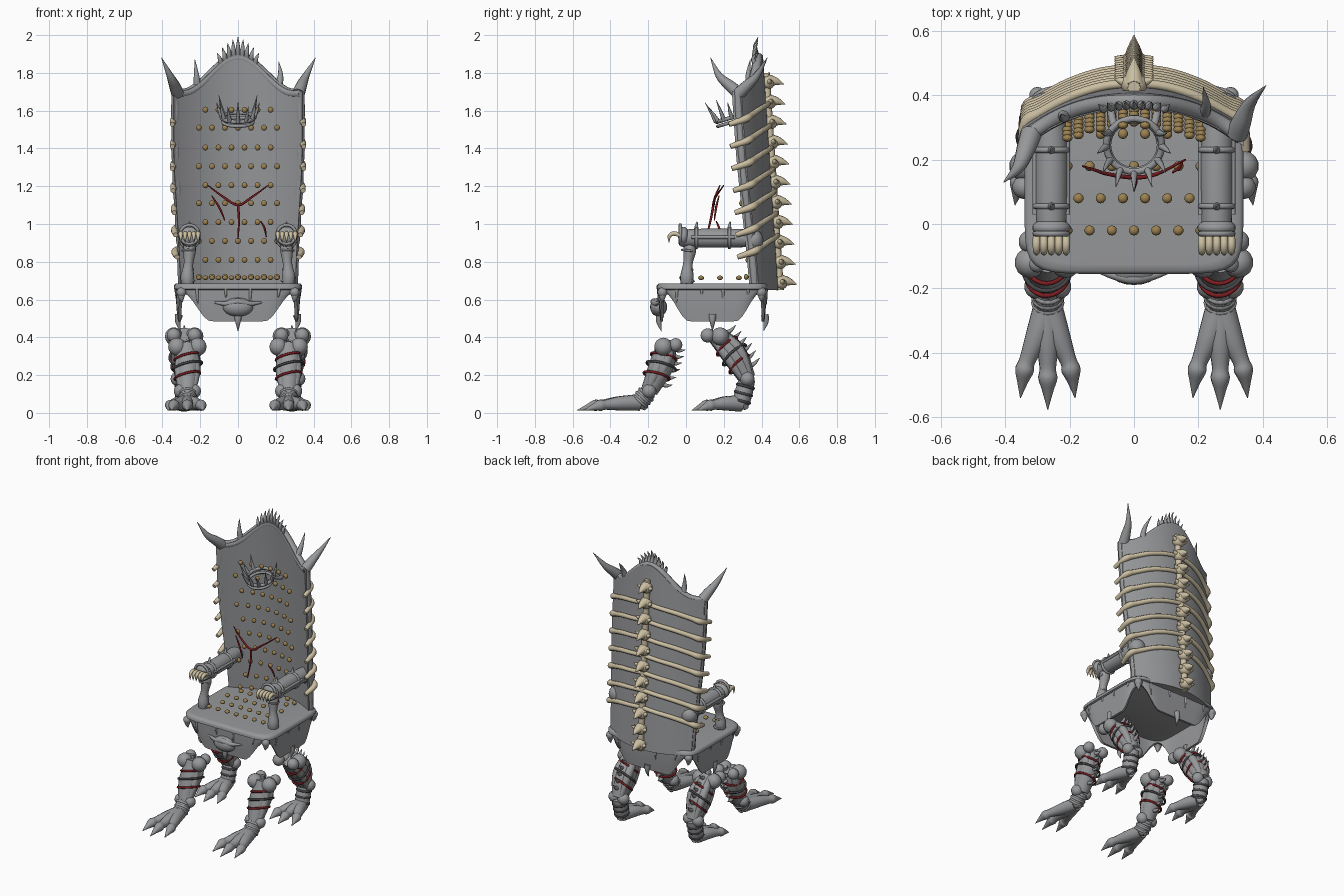
import bpy, bmesh, math
from mathutils import Vector, Matrix

if "Cube" in bpy.data.objects:
    bpy.data.objects.remove(bpy.data.objects["Cube"])

GREY, BONE, GOLD = (.31, .315, .325), (.6, .52, .36), (.33, .22, .08)
RED, DARK = (.2, .012, .015), (.06, .06, .065)
parts = {}
def part(name, color=GREY):
    if name not in parts:
        parts[name] = (bmesh.new(), color)
    return parts[name][0]

def ball(bm, loc, r, seg=14):
    s = r if isinstance(r, tuple) else (r, r, r)
    bmesh.ops.create_uvsphere(bm, u_segments=seg, v_segments=seg // 2 + 1, radius=1,
                              matrix=Matrix.Translation(loc) @ Matrix.Diagonal((*s, 1)))

def bridge(bm, rings, closed=False):
    n = len(rings[0])
    for a, b in zip(rings, rings[1:] + (rings[:1] if closed else [])):
        for i in range(n):
            bm.faces.new((a[i], a[(i + 1) % n], b[(i + 1) % n], b[i]))

def tube(bm, pts, radii, seg=12, n=4):
    """Tapered tube along a smooth curve through pts."""
    P = [Vector((*p, r)) for p, r in zip(pts, radii)]
    Q = [P[0] * 2 - P[1]] + P + [P[-1] * 2 - P[-2]]
    S = []
    for a, b, c, d in zip(Q, Q[1:], Q[2:], Q[3:]):
        for k in range(n):
            t = k / n
            S.append(.5 * (2 * b + (c - a) * t + (2 * a - 5 * b + 4 * c - d) * t * t + (3 * b - a - 3 * c + d) * t ** 3))
    S.append(P[-1])
    C = [s.to_3d() for s in S]
    rings, nor = [], Vector((.37, .21, .9))
    for i, s in enumerate(S):
        t = (C[min(i + 1, len(C) - 1)] - C[max(i - 1, 0)]).normalized()
        nor = (nor - t * nor.dot(t)).normalized()
        bi, r = t.cross(nor), max(s[3], .0012)
        rings.append([bm.verts.new(C[i] + r * (math.cos(q) * nor + math.sin(q) * bi))
                      for q in (2 * math.pi * k / seg for k in range(seg))])
    bridge(bm, rings)
    bm.faces.new(rings[0][::-1])
    bm.faces.new(rings[-1])

def hoop(bm, c, axis, R, r, seg=24):
    rot = Vector((0, 0, 1)).rotation_difference(Vector(axis))
    rings = []
    for i in range(seg):
        a = 2 * math.pi * i / seg
        rings.append([bm.verts.new(Vector(c) + rot @ Vector(((R + r * math.cos(b)) * math.cos(a),
                     (R + r * math.cos(b)) * math.sin(a), r * math.sin(b))))
                     for b in (2 * math.pi * k / 8 for k in range(8))])
    bridge(bm, rings, True)

def smooth(t):
    t = max(0, min(1, t))
    return t * t * (3 - 2 * t)

# Seat slab and hanging apron (rounded rectangle outline)
def outline(k, n=96, p=7):
    for i in range(n):
        a = 2 * math.pi * i / n
        c, s = math.cos(a), math.sin(a)
        r = k / (abs(c) ** p + abs(s) ** p) ** (1 / p)
        yield r * c, r * s
bm = part("seat")
rings = [[bm.verts.new((.34 * u, .14 + .295 * v, z)) for u, v in outline(k)]
         for k, z in ((.96, .65), (1, .656), (1, .674), (.97, .684), (.9, .686))]
bridge(bm, rings)
bm.faces.new(rings[0][::-1])
bm.faces.new(rings[-1])
bm = part("apron")
rings = []
for off, inner in ((0, 0), (.33, 0), (.66, 0), (1, 0), (1, 1), (0, 1)):
    ring = []
    for u, v in outline(1):
        t = min(abs(u), abs(v))
        zb = .485 + .15 * smooth((t - .45) / .47)
        k = .97 - .035 * off ** 2 - .05 * inner
        ring.append(bm.verts.new((.34 * u * k, .14 + .295 * v * k, .655 + (zb - .655) * off)))
    rings.append(ring)
bridge(bm, rings)
for i in range(3, 96, 6):          # drooping tendons on the apron
    u, v = list(outline(.965))[i]
    L = .03 + .05 * (i % 4) / 3
    if min(abs(u), abs(v)) < .75:
        x, y = .34 * u, .14 + .295 * v
        tube(bm, [(x, y, .655), (x * .99, y, .655 - L / 2), (x * .97, y, .655 - L)], [.009, .007, .003], 8, 2)

# Apron ornament, corner knobs and a hooked spike under the middle of each side
bm = part("apron_boss")
ball(bm, (0, -.145, .56), (.08, .045, .05), 20)
tube(bm, [(-.13, -.14, .585), (-.06, -.16, .578), (0, -.17, .588), (.06, -.16, .578), (.13, -.14, .585)], [.004, .014, .018, .014, .004])
bm = part("apron_spikes")
for x, y in ((0, -1), (0, 1), (1, 0), (-1, 0)):
    tube(bm, [(x * r, .14 + y * (r - .035), z) for r, z in ((.312, .52), (.318, .48), (.305, .432))], [.022, .014, .001])
for s in (1, -1):
    for y in (-.125, .4):
        ball(bm, (s * .3, y, .638), .026)
        tube(bm, [(s * .3, y, .64), (s * .3, y, .61), (s * .295, y, .585)], [.022, .016, .002])

# Curved backrest with domed top
def width(z): return .305 + .035 * smooth((z - .65) / .8)
def front(x, z): return .37 + (1.7 - z) * .065 - 1.1 * x * x
def top(x): return 1.705 + .19 * (.5 + .5 * math.cos(math.pi * min(1, abs(x) / .3)))
bm = part("backrest")
NU, NV = 40, 24
rings = []
for j in range(NV + 1):
    f, b = [], []
    for i in range(NU + 1):
        u = -1 + 2 * i / NU
        z = .65 + (top(u * .34) - .65) * j / NV
        x = u * width(z)
        f.append(bm.verts.new((x, front(x, z), z)))
        b.append(bm.verts.new((x * 1.02, front(x, z) + .05, z)))
    rings.append(f + b[::-1])
bridge(bm, rings)
for r, flip in ((rings[0], 1), (rings[-1], 0)):
    for i in range(NU):
        q = (r[i], r[i + 1], r[-2 - i], r[-1 - i])
        bm.faces.new(q[::-1] if flip else q)
xs = [-.335 + .067 * i for i in range(11)]
tube(part("backrest_rim"), [(x, front(x, top(x)) + .025, top(x) - .014) for x in xs], [.025] * 11, 12, 3)
for s in (1, -1):
    zs = [.67 + .103 * i for i in range(11)]
    tube(part("backrest_rim"), [(s * (width(z) - .008), front(width(z), z) + .03, z) for z in zs], [.019 + .003 * (i % 2) for i in range(11)], 10, 3)

# Crest spikes and horns
bm = part("crest_spikes")
for i in range(-4, 5):
    x = i * .023
    y, z = front(x, 1.9) + .02, top(x) - .01
    h = .105 - .011 * abs(i)
    tube(bm, [(x, y, z), (x * 1.05, y - .012, z + h * .5), (x * 1.2, y + .005, z + h)], [.014, .011, .001], 8)
bm = part("horns")
tube(bm, [(-.32, .28, 1.69), (-.335, .235, 1.73), (-.36, .175, 1.785), (-.405, .13, 1.88)], [.034, .03, .019, .001])
tube(bm, [(.32, .28, 1.69), (.335, .32, 1.73), (.36, .375, 1.785), (.41, .43, 1.88)], [.034, .03, .019, .001])
tube(bm, [(-.215, .34, 1.72), (-.22, .33, 1.79), (-.228, .34, 1.87)], [.022, .014, .001])
tube(bm, [(.215, .34, 1.72), (.225, .37, 1.79), (.215, .425, 1.86)], [.022, .014, .001])

# Buttons on backrest and seat
bm = part("buttons", GOLD)
for j, z in enumerate((.72, .81, .91, 1.01, 1.11, 1.205, 1.305, 1.405, 1.51, 1.605)):
    n = 7 - j % 2
    for i in range(n):
        x = (i - (n - 1) / 2) * .069
        ball(bm, (x, front(x, z) - .068, z), (.016, .012, .016), 10)
for j, y in enumerate((-.02, .08, .18, .28)):
    n = 7 - j % 2
    for i in range(n):
        ball(bm, ((i - (n - 1) / 2) * .069, y, .715), (.016, .016, .012), 10)

# Headrest crown: ring, upright spikes, brackets to the backrest
bm = part("crown")
hoop(bm, (0, .245, 1.565), (0, -.3, 1), .086, .011, 32)
hoop(bm, (0, .245, 1.54), (0, -.3, 1), .08, .009, 32)
for i in range(9):
    a = math.pi * (1.5 + 1.3 * (i - 4) / 8)
    c, s = math.cos(a), math.sin(a)
    h = .08 if i % 2 else .105
    z = 1.565 + .026 * s
    tube(bm, [(.086 * c, .245 + .086 * s, z), (.1 * c, .235 + .1 * s, z + h * .45), (.114 * c, .225 + .125 * s, z + h)], [.012, .008, .001], 8)
for s in (1, -1):
    tube(bm, [(s * .06, .3, 1.56), (s * .07, .34, 1.54), (s * .07, .38, 1.53)], [.012, .012, .014])

# Red sinews stretched in front of the backrest
bm = part("sinews", RED)
tube(bm, [(-.16, .18, 1.205), (-.08, .155, 1.145), (0, .145, 1.1), (.07, .155, 1.14), (.16, .2, 1.205)], [.003, .006, .007, .006, .003], 8)
tube(bm, [(0, .145, 1.1), (.005, .13, 1.02), (0, .105, .92)], [.007, .006, .003], 8)
tube(bm, [(-.14, .175, 1.15), (-.1, .16, 1.09), (-.07, .15, 1.02)], [.003, .006, .003], 8)
tube(bm, [(.12, .16, 1.015), (.14, .175, .98), (.15, .19, .93)], [.003, .006, .003], 8)

# Spine and ribs on the rear
bm = part("spine", BONE)
tube(bm, [(0, front(0, z) + .06, z) for z in (.65, 1.0, 1.4, 1.8)], [.02] * 4)
for i in range(11):
    z = .69 + i * .106
    y = front(0, z) + .068
    ball(bm, (0, y, z), (.042, .036, .036))
    tube(bm, [(0, y, z + .01), (0, y + .04, z + .005), (0, y + .084, z - .01)], [.034, .022, .001], 10)
    for s in (1, -1):
        tube(bm, [(0, y, z), (s * .035, y + .008, z + .004), (s * .06, y + .016, z + .014)], [.022, .015, .002], 8)
bm = part("ribs", BONE)
for i in range(7):
    z0 = .93 + i * .117
    for s in (1, -1):
        pts = []
        for x, dz in ((.0, .01), (.1, -.002), (.2, -.022), (.29, -.055), (.335, -.075)):
            pts.append((s * x * (.9 + .1 * width(z0) / .34), front(x, z0) + .064, z0 + dz))
        pts.append((s * (width(z0) + .008), front(.34, z0) - .02, z0 - .105))
        tube(bm, pts, [.014, .014, .015, .016, .02, .013], 10)

# Arms, hands, posts
for s in (1, -1):
    x = s * .257
    bm = part("armrests")
    tube(bm, [(x, -.03, .925), (x, .08, .925), (x, .24, .925), (s * .265, .38, .925)], [.045, .05, .05, .045], 20)
    ball(bm, (s * .275, .36, .915), (.055, .05, .055))
    ball(bm, (x, -.012, .935), (.06, .03, .05), 18)
    hoop(bm, (x, -.03, .945), (0, 1, 0), .05, .009)
    for y in (.055, .23):
        hoop(bm, (x, y, .925), (0, 1, 0), .05, .009)
        tube(bm, [(x, y, .965), (x, y, .985), (x, y + .004, 1.012)], [.014, .01, .003], 8)
    for dx in (-.05, .05):
        tube(bm, [(x + dx, .03, .93), (x + dx, .14, .93), (x + dx, .26, .93)], [.009] * 3, 8)
    bm = part("arm_posts")
    tube(bm, [(s * .265, .005, .67), (s * .268, .005, .72), (s * .262, .01, .79), (x, .02, .86), (x, .02, .9)], [.03, .036, .025, .034, .028], 14)
    for z, r in ((.7, .036), (.76, .03), (.86, .036)):
        hoop(bm, (s * .263, .01, z), (0, .1, 1), r - .005, .006, 16)
    bm = part("fingers", BONE)
    for k in range(5):
        fx = x + (k - 2) * .023
        tube(bm, [(fx, -.03, .94), (fx, -.065, .95), (fx, -.088, .935), (fx, -.09, .9)], [.012, .013, .01, .001], 8)

# Clawed legs: path is (y, z) from knee to ankle, toe root to tip
def leg(name, x, shin, radii, knees, toe_root, tip, back):
    P = [Vector((x, y, z)) for y, z in shin]
    bm, bands, blood = part(name), part("leg_bands", DARK), part("leg_sinews", RED)
    tube(bm, P, radii, 16)
    for (y, z, r), dx in zip(knees, (1, -1, 1, -1)):
        ball(bm, (x + dx * .055, y, z), r)
    e = P[-1]
    for dx in (-.035, .035):
        ball(bm, (e.x + dx, e.y, e.z), .038)
    for k in range(4):             # muscle strands
        a = math.pi / 4 + k * math.pi / 2
        o = Vector((math.cos(a) * .052, math.sin(a) * .035, math.sin(a) * .03))
        tube(bm, [P[0] + o * .8, P[1] + o * 1.1, P[2] + o * .7], [.02, .029, .015], 10)
    ax = (P[1] - P[0]).normalized()
    for t, b, R in ((.6, blood, .069), (1.02, bands, .079), (1.4, blood, .069)):
        c = P[0].lerp(P[1], t) if t <= 1 else P[1].lerp(P[2], t - 1)
        hoop(b, c, ax + Vector((.25, 0, 0)), R, .007)
    for k in range(6):             # spikes along the rear of the shin
        t = .15 + k * .3
        c = P[0].lerp(P[1], t) if t <= 1 else P[1].lerp(P[2], t - 1)
        d = Vector((0, *back)).normalized()
        tube(bm, [c + d * .05, c + d * .075, c + d * .105 + Vector((0, 0, .012))], [.014, .01, .001], 8)
    r0, tp = Vector((x, *toe_root)), Vector((x, *tip))
    tube(bm, [e, e.lerp(r0, .5), r0], [.042, .048, .046], 14)
    for z in (.3, .6, .9):
        hoop(bands if name == "hind_leg" else bm, e.lerp(r0, z), r0 - e, .044, .008, 16)
    L = tp.y - r0.y
    for dx in (-.085, 0, .085):
        f = 1 if dx == 0 else .89
        q = [(x + dx * a, r0.y + L * b * f, z) for a, b, z in
             ((0, 0, r0.z), (.4, .35, .05), (.75, .6, .043), (.85, .7, .04), (.92, .82, .03), (1, 1, .013))]
        tube(bm, q, [.044, .037, .026, .03, .018, .001])
    tube(bm, [r0, (x, r0.y - L * .06, .045), (x, r0.y - L * .12, .02)], [.04, .03, .012])

for s in (1, -1):
    leg("front_leg", s * .268, [(-.1, .365), (-.13, .25), (-.195, .115)], [.052, .066, .045],
        [(-.12, .35, .048), (-.12, .35, .048), (-.055, .36, .036), (-.055, .36, .036)], (-.25, .055), (-.577, .01), (1, -.25))
    leg("hind_leg", s * .285, [(.16, .415), (.255, .31), (.325, .18)], [.052, .068, .045],
        [(.18, .405, .048), (.18, .405, .048), (.115, .41, .038), (.115, .41, .038)], (.29, .05), (.03, .01), (1, .6))

# Turn each part into a smooth-shaded object
for name, (bm, color) in parts.items():
    bmesh.ops.recalc_face_normals(bm, faces=bm.faces)
    me = bpy.data.meshes.new(name)
    bm.to_mesh(me)
    bm.free()
    ob = bpy.data.objects.new(name, me)
    bpy.context.collection.objects.link(ob)
    m = bpy.data.materials.new(name + "_color")
    m.diffuse_color = (*color, 1)
    m.use_nodes = True
    m.node_tree.nodes["Principled BSDF"].inputs["Base Color"].default_value = m.diffuse_color
    me.materials.append(m)
    ob.select_set(True)
    bpy.context.view_layer.objects.active = ob
bpy.ops.object.shade_smooth_by_angle(angle=math.radians(50))
